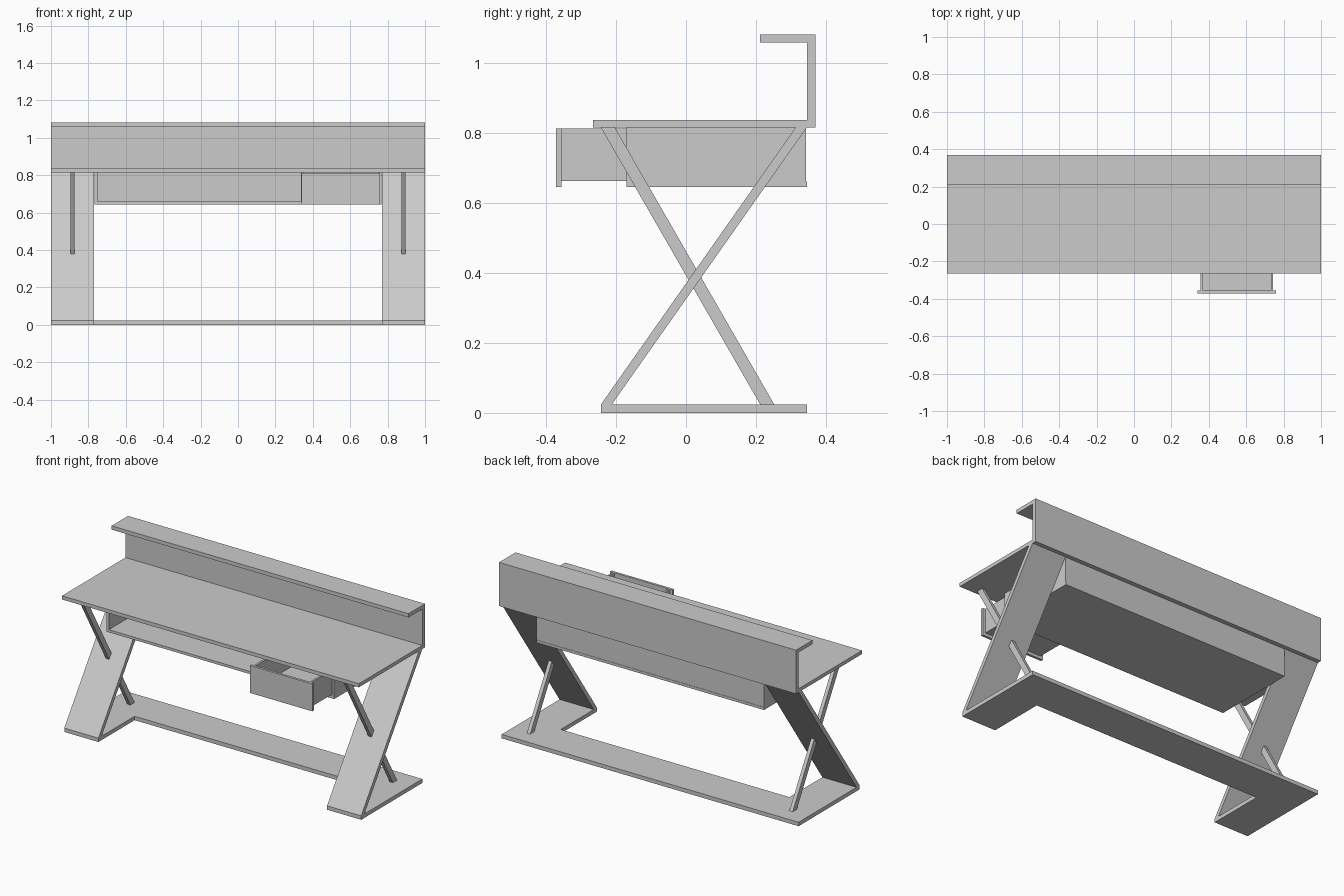
import bpy, bmesh

if "Cube" in bpy.data.objects:
    bpy.data.objects.remove(bpy.data.objects["Cube"])


def prism(name, outline, axis, lo, hi):
    """Extrude a closed 2D outline: axis 'x' takes (y, z) points, axis 'z' takes (x, y)."""
    def place(p, d):
        return (d, p[0], p[1]) if axis == 'x' else (p[0], p[1], d)
    bm = bmesh.new()
    face = bm.faces.new([bm.verts.new(place(p, lo)) for p in outline])
    ext = bmesh.ops.extrude_face_region(bm, geom=[face])
    shift = (hi - lo, 0, 0) if axis == 'x' else (0, 0, hi - lo)
    verts = [g for g in ext['geom'] if isinstance(g, bmesh.types.BMVert)]
    bmesh.ops.translate(bm, verts=verts, vec=shift)
    bmesh.ops.recalc_face_normals(bm, faces=bm.faces)
    mesh = bpy.data.meshes.new(name)
    bm.to_mesh(mesh)
    bm.free()
    obj = bpy.data.objects.new(name, mesh)
    bpy.context.collection.objects.link(obj)
    return obj


def box(name, x0, x1, y0, y1, z0, z1):
    return prism(name, [(y0, z0), (y1, z0), (y1, z1), (y0, z1)], 'x', x0, x1)


BASE_TOP, DESK_BOTTOM, DESK_TOP = 0.024, 0.815, 0.837
BACK = 0.345

# U-shaped floor base
prism("floor_base", [(-1, -0.243), (-0.77, -0.243), (-0.77, 0.105), (0.77, 0.105),
                     (0.77, -0.243), (1, -0.243), (1, BACK), (-1, BACK)], 'z', 0, BASE_TOP)

# Slanted slab legs and crossing struts on both sides
slab = [(-0.243, BASE_TOP), (-0.212, BASE_TOP), (BACK, DESK_BOTTOM), (0.313, DESK_BOTTOM)]
strut = [(0.212, BASE_TOP), (0.252, BASE_TOP), (-0.203, DESK_BOTTOM), (-0.243, DESK_BOTTOM)]
for side, s in (("left", -1), ("right", 1)):
    for part, outline, a, b in (("slab_leg", slab, 0.77, 1.0), ("strut", strut, 0.873, 0.895)):
        lo, hi = sorted((s * a, s * b))
        prism(f"{side}_{part}", outline, 'x', lo, hi)

# Desktop with the raised back panel and top shelf
box("desktop", -1, 1, -0.265, BACK, DESK_BOTTOM, DESK_TOP)
box("back_panel", -1, 1, BACK, 0.37, DESK_BOTTOM, 1.058)
box("top_shelf", -1, 1, 0.212, 0.37, 1.058, 1.081)

# Cabinet under the desktop: open compartment plus drawer bay
CF = -0.17
box("cabinet_bottom", -0.767, 0.767, CF, BACK, 0.645, 0.661)
box("cabinet_left_side", -0.767, -0.751, CF, 0.328, 0.661, DESK_BOTTOM)
box("cabinet_right_side", 0.751, 0.767, CF, 0.328, 0.661, DESK_BOTTOM)
box("cabinet_divider", 0.336, 0.352, CF, 0.328, 0.661, DESK_BOTTOM)
box("cabinet_back", -0.767, 0.767, 0.328, 0.343, 0.661, DESK_BOTTOM)

# Pulled-out drawer
DF, DB = -0.356, 0.125
box("drawer_front", 0.34, 0.76, -0.371, DF, 0.645, 0.812)
box("drawer_bottom", 0.368, 0.732, DF, DB, 0.663, 0.675)
box("drawer_left_wall", 0.356, 0.368, DF, DB, 0.663, 0.812)
box("drawer_right_wall", 0.732, 0.744, DF, DB, 0.663, 0.812)
box("drawer_back", 0.368, 0.732, DB - 0.012, DB, 0.675, 0.812)
